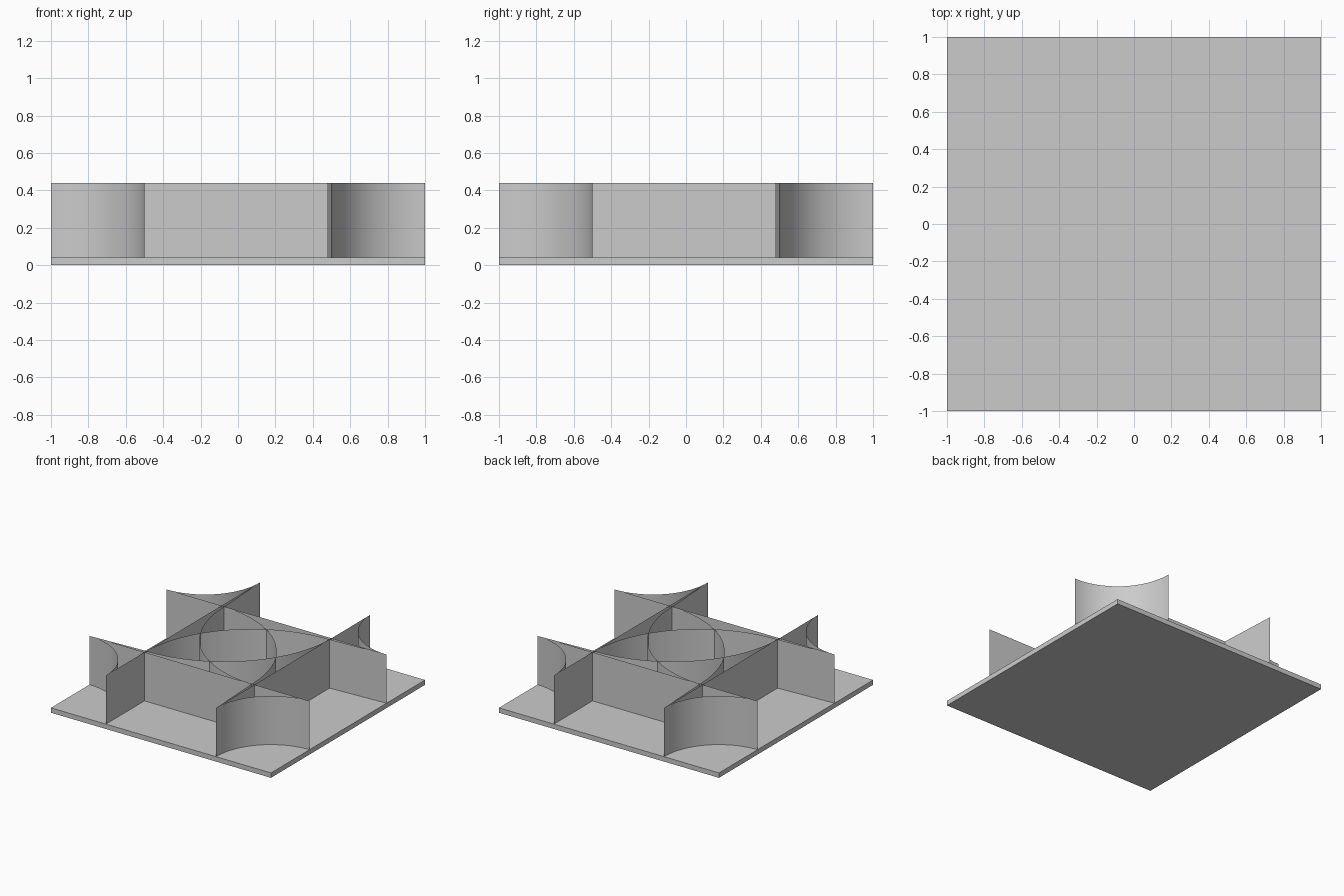
import bpy, bmesh, math

if "Cube" in bpy.data.objects:
    bpy.data.objects.remove(bpy.data.objects["Cube"])

BASE_TOP, WALL_TOP = 0.04, 0.44


def activate_smooth(ob):
    bpy.ops.object.select_all(action='DESELECT')
    ob.select_set(True)
    bpy.context.view_layer.objects.active = ob
    bpy.ops.object.shade_smooth_by_angle(angle=math.radians(30))


def arc(cx, cy, rx, ry, start, end, n):
    """Points along an elliptical arc, angles in degrees."""
    pts = []
    for i in range(n + 1):
        a = math.radians(start + (end - start) * i / n)
        pts.append((cx + rx * math.cos(a), cy + ry * math.sin(a)))
    return pts


def wall(name, path, turn):
    """Thin upright sheet following a plan path, turned by quarter turns."""
    a = turn * math.pi / 2
    c, s = round(math.cos(a)), round(math.sin(a))
    bm = bmesh.new()
    rows = [[bm.verts.new((x * c - y * s, x * s + y * c, z)) for x, y in path]
            for z in (BASE_TOP, WALL_TOP)]
    for i in range(len(path) - 1):
        bm.faces.new((rows[0][i], rows[0][i + 1], rows[1][i + 1], rows[1][i]))
    me = bpy.data.meshes.new(name)
    bm.to_mesh(me)
    bm.free()
    ob = bpy.data.objects.new(name, me)
    bpy.context.collection.objects.link(ob)
    activate_smooth(ob)


# Base plate
bpy.ops.mesh.primitive_cube_add(size=1, location=(0, 0, BASE_TOP / 2))
base = bpy.context.object
base.name = "base_plate"
base.scale = (2, 2, BASE_TOP)

# Plan paths for one side; each repeats on all four sides
straight = [(0.5, -1), (0.5, 1)]
corner = arc(1, -1, 0.5, 0.5, 180, 90, 24)
sweep = [(0.5, -1)] + arc(-0.5, -0.5, 0.975, 1.0, 0, 90, 40)

for k in range(4):
    wall(f"straight_wall_{k + 1}", straight, k)
    wall(f"corner_wall_{k + 1}", corner, k)
    wall(f"sweeping_wall_{k + 1}", sweep, k)
